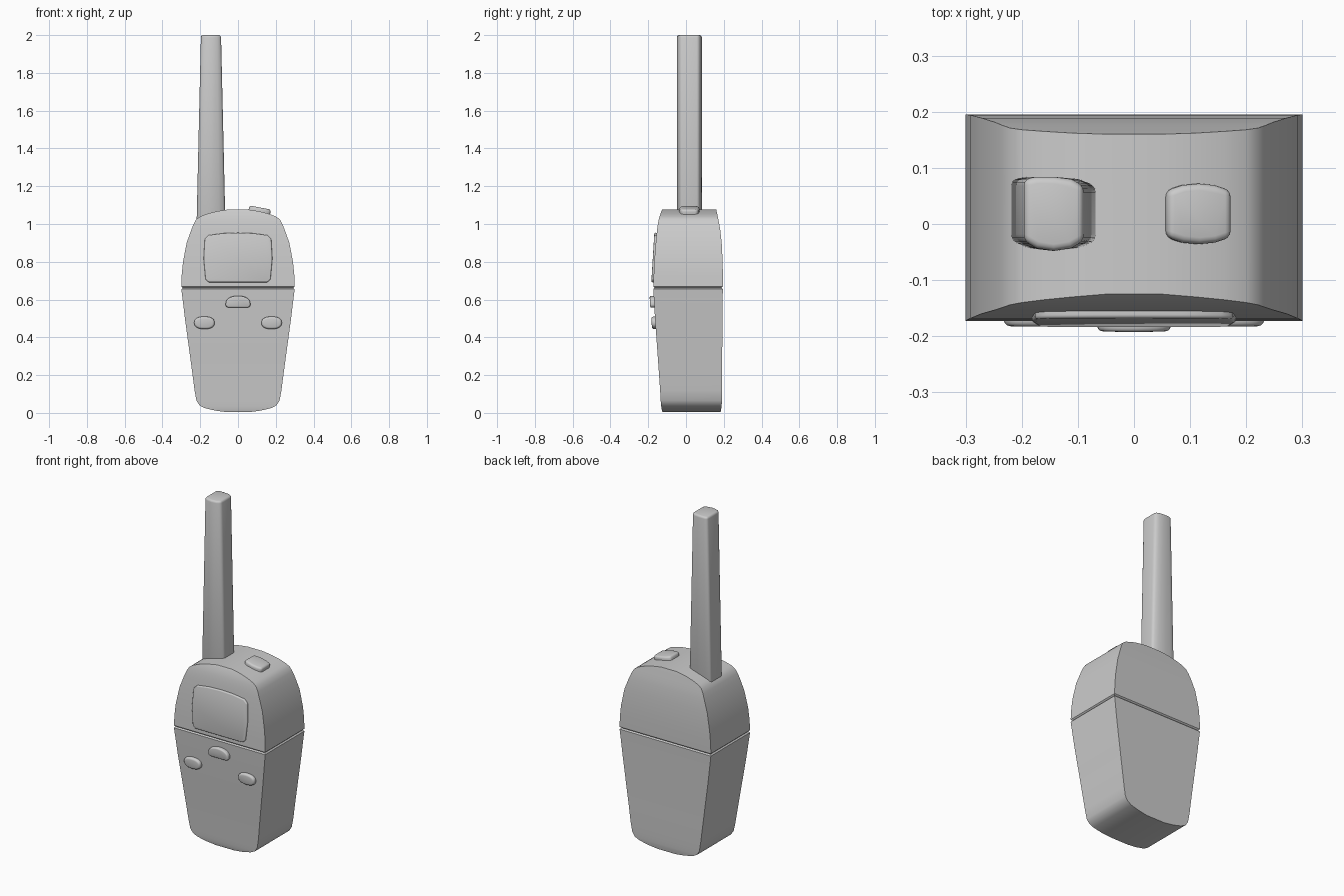
import bpy, bmesh, math
from mathutils import Matrix, Vector

if "Cube" in bpy.data.objects:
    bpy.data.objects.remove(bpy.data.objects["Cube"])


def finish(bm, name, angle=30, bevel=0, segments=3):
    bmesh.ops.recalc_face_normals(bm, faces=bm.faces)
    me = bpy.data.meshes.new(name)
    bm.to_mesh(me)
    bm.free()
    ob = bpy.data.objects.new(name, me)
    bpy.context.collection.objects.link(ob)
    bpy.ops.object.select_all(action='DESELECT')
    ob.select_set(True)
    bpy.context.view_layer.objects.active = ob
    if bevel:
        mod = ob.modifiers.new("soft_edges", 'BEVEL')
        mod.width, mod.segments = bevel, segments
        mod.limit_method, mod.angle_limit = 'ANGLE', math.radians(40)
        bpy.ops.object.modifier_apply(modifier=mod.name)
    bpy.ops.object.shade_smooth_by_angle(angle=math.radians(angle))
    return ob


def prism(name, outline, depth, matrix, bevel, top_scale=1.0):
    """Outline in local XY, extruded along local +Z, then placed."""
    bm = bmesh.new()
    lo = [bm.verts.new(matrix @ Vector((x, y, 0))) for x, y in outline]
    hi = [bm.verts.new(matrix @ Vector((x * top_scale, y, depth))) for x, y in outline]
    n = len(lo)
    bm.faces.new(lo[::-1])
    bm.faces.new(hi)
    for i in range(n):
        j = (i + 1) % n
        bm.faces.new((lo[i], lo[j], hi[j], hi[i]))
    return finish(bm, name, 40, bevel)


def superellipse(a, b, p, n=32):
    pts = []
    for i in range(n):
        t = 2 * math.pi * i / n
        c, s = math.cos(t), math.sin(t)
        pts.append((a * math.copysign(abs(c) ** (2 / p), c),
                    b * math.copysign(abs(s) ** (2 / p), s)))
    return pts


def on_front(x, y, z, lean=0):
    """Local XY becomes world XZ; local +Z points out of the front."""
    return Matrix.Translation((x, y, z)) @ Matrix.Rotation(math.radians(90 + lean), 4, 'X')


# Body: rows of (z, half width, front y, back y), with a seam groove at z = 0.66
rows = [
    (0.004, 0.06, -0.124, 0.183), (0.012, 0.12, -0.127, 0.185),
    (0.025, 0.175, -0.130, 0.187), (0.040, 0.204, -0.132, 0.189),
    (0.065, 0.220, -0.134, 0.190), (0.12, 0.230, -0.137, 0.191),
    (0.22, 0.243, -0.144, 0.191), (0.36, 0.262, -0.154, 0.192),
    (0.50, 0.281, -0.164, 0.193), (0.60, 0.293, -0.170, 0.194),
    (0.655, 0.300, -0.173, 0.195), (0.662, 0.293, -0.166, 0.188),
    (0.669, 0.300, -0.173, 0.195), (0.73, 0.298, -0.171, 0.195),
    (0.80, 0.291, -0.168, 0.194), (0.90, 0.272, -0.160, 0.189),
    (0.97, 0.247, -0.153, 0.181), (1.00, 0.235, -0.149, 0.176),
    (1.025, 0.221, -0.144, 0.171), (1.040, 0.200, -0.140, 0.168),
    (1.055, 0.160, -0.135, 0.165), (1.068, 0.110, -0.130, 0.162),
    (1.077, 0.050, -0.125, 0.160)]
bm = bmesh.new()
loops = [[bm.verts.new(p) for p in ((-w, f, z), (w, f, z), (w, b, z), (-w, b, z))]
         for z, w, f, b in rows]
for lo, hi in zip(loops, loops[1:]):
    for i in range(4):
        j = (i + 1) % 4
        bm.faces.new((lo[i], lo[j], hi[j], hi[i]))
bm.faces.new(loops[0][::-1])
bm.faces.new(loops[-1])
finish(bm, "body", 35)

# Antenna: bowed front and back, tapering sideways only
antenna = [(-0.077, -0.030), (-0.045, -0.043), (0, -0.048), (0.045, -0.043), (0.077, -0.030),
           (0.077, 0.068), (0.045, 0.080), (0, 0.084), (-0.045, 0.084), (-0.077, 0.080)]
prism("antenna", antenna, 1.03, Matrix.Translation((-0.143, 0, 0.97)), 0.012, 0.69)

# Screen panel, slightly raised and leaning with the front
screen = [(-0.155, -0.125), (0.155, -0.125), (0.172, -0.11), (0.182, 0.0), (0.176, 0.105),
          (0.155, 0.125), (0.08, 0.135), (0, 0.138), (-0.08, 0.135), (-0.155, 0.125),
          (-0.176, 0.105), (-0.182, 0.0), (-0.172, -0.11)]
prism("screen_panel", screen, 0.025, on_front(0, -0.151, 0.815, -3.5), 0.006)

# Front buttons
for side, label in ((-1, "left"), (1, "right")):
    prism(label + "_button", superellipse(0.054, 0.033, 2.4), 0.035,
          on_front(side * 0.178, -0.147, 0.478, 3), 0.011)
dome = [(-0.055, -0.028), (0.055, -0.028), (0.066, -0.018)]
dome += [(0.066 * math.cos(t), -0.010 + 0.044 * math.sin(t) ** 0.8)
         for t in (math.pi * i / 14 for i in range(1, 14))]
dome += [(-0.066, -0.018)]
prism("centre_button", dome, 0.038, on_front(0, -0.153, 0.587, 3), 0.011)

# Top button, tilted with the shoulder
top = [(-0.058, -0.042), (-0.03, -0.051), (0, -0.054), (0.03, -0.051), (0.058, -0.042),
       (0.058, 0.042), (0.03, 0.051), (0, 0.054), (-0.03, 0.051), (-0.058, 0.042)]
prism("top_button", top, 0.05,
      Matrix.Translation((0.108, 0.018, 1.038)) @ Matrix.Rotation(math.radians(11), 4, 'Y'), 0.012)
